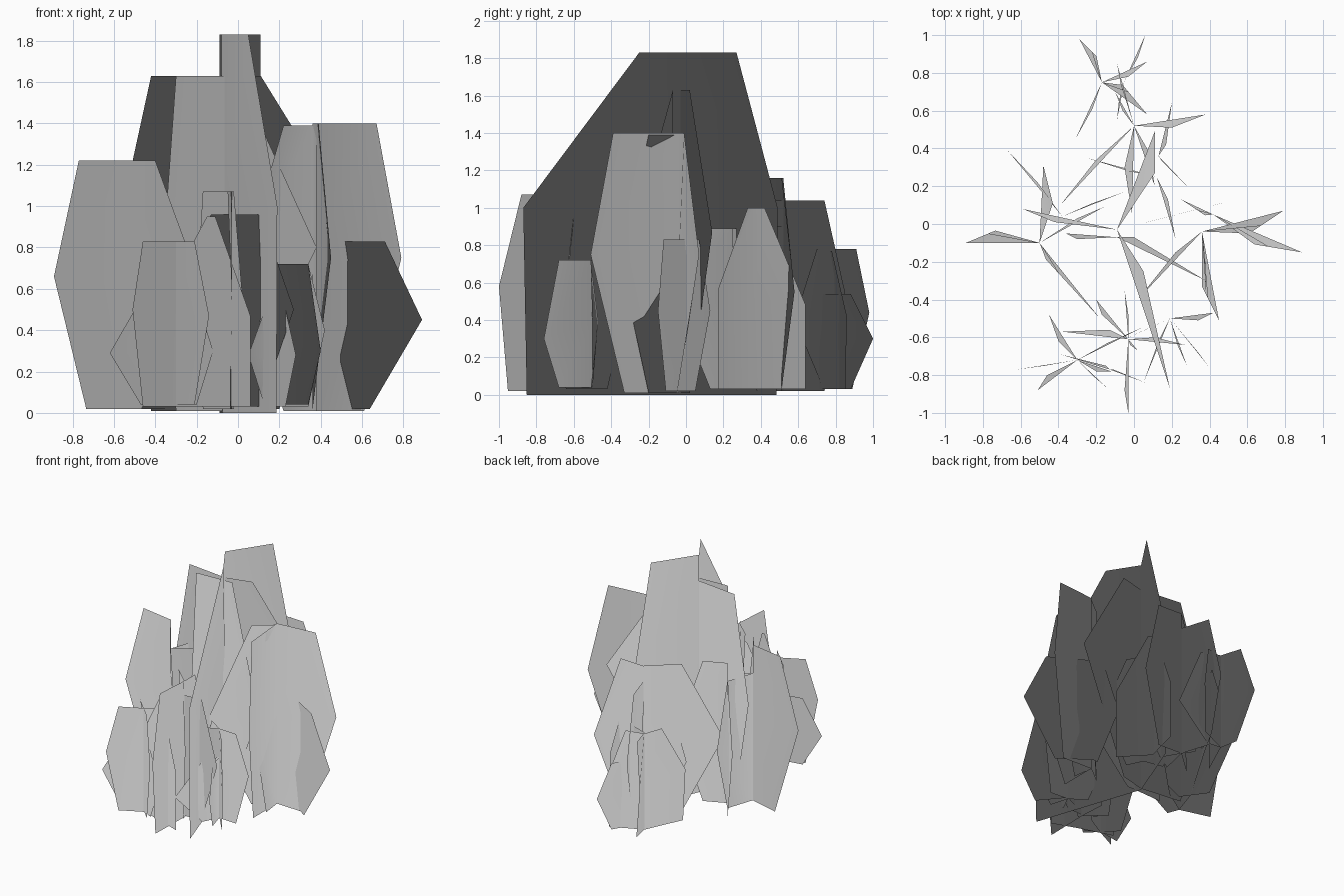
import bpy, bmesh
from mathutils import Vector

if "Cube" in bpy.data.objects:
    bpy.data.objects.remove(bpy.data.objects["Cube"])

# One plain grey for every leaf card
grey = bpy.data.materials.new("plain_grey")
grey.use_nodes = True
grey.diffuse_color = (0.6, 0.6, 0.6, 1)
grey.node_tree.nodes["Principled BSDF"].inputs["Base Color"].default_value = (0.6, 0.6, 0.6, 1)

UP = Vector((0, 0, 1))


def card(name, fold, z_bottom, z_top, arm_a, arm_b, low=0.0):
    """Upright card folded on a vertical line; arm = (corner x, y, tip x, y, tip z).
    The front side is on the right when walking from arm_a to arm_b.
    low moves the foot from below the corner (0) to below the tip (1)."""
    bm = bmesh.new()
    z_mid = (z_bottom + z_top) / 2
    spine = [bm.verts.new((*fold, z)) for z in (z_bottom, z_mid, z_top)]
    for arm, flip in ((arm_a, False), (arm_b, True)):
        corner, tip = Vector(arm[:2]), Vector(arm[2:4])
        foot = corner.lerp(tip, low)
        rim = [bm.verts.new((*foot, z_bottom)),
               bm.verts.new((*tip, arm[4])),
               bm.verts.new((*corner, z_top))]
        for i in range(2):
            loop = [rim[i], spine[i], spine[i + 1], rim[i + 1]]
            bm.faces.new(loop[::-1] if flip else loop)
    mesh = bpy.data.meshes.new(name)
    bm.to_mesh(mesh)
    bm.free()
    mesh.materials.append(grey)
    # Foliage shading: normals point up, leaning slightly to the card's front
    mesh.shade_smooth()
    mesh.normals_split_custom_set_from_vertices(
        [(UP + v.normal * 0.12).normalized() for v in mesh.vertices])
    obj = bpy.data.objects.new(name, mesh)
    bpy.context.collection.objects.link(obj)


# Tall middle clump
mid = (-0.09, -0.03)
card("middle_tall_card", mid, 0.0, 1.83,
     (0.11, 0.27, 0.11, 0.49, 1.00), (0.05, -0.25, 0.19, -0.87, 1.00), low=0.97)
card("middle_wide_card", mid, 0.01, 1.63,
     (0.11, 0.02, 0.58, 0.14, 0.87), (-0.42, 0.01, -0.59, 0.08, 0.85))
card("middle_slant_card", (-0.09, -0.07), 0.01, 1.63,
     (-0.30, -0.08, -0.36, -0.05, 0.80), (0.00, -0.07, 0.38, -0.30, 0.80))

# Clump on the -x side
side = (-0.50, -0.10)
card("right_front_card", side, 0.02, 1.22,
     (-0.77, -0.05, -0.89, -0.10, 0.66), (-0.40, -0.26, -0.18, -0.50, 0.62), low=-0.3)
card("right_back_card", (-0.38, 0.04), 0.02, 1.10,
     (-0.22, 0.11, -0.05, 0.17, 0.55), (-0.51, 0.22, -0.67, 0.39, 0.60))
card("right_cross_card", side, 0.02, 1.00,
     (-0.30, 0.03, -0.16, 0.09, 0.50), (-0.43, 0.11, -0.48, 0.31, 0.55))

# Clump on the +x side
side = (0.36, -0.04)
card("left_large_card", side, 0.01, 1.40,
     (0.39, -0.39, 0.45, -0.51, 0.75), (0.67, -0.01, 0.79, 0.07, 0.75), low=-0.5)
card("left_low_card", (0.42, 0.05), 0.02, 0.83,
     (0.71, -0.12, 0.89, -0.15, 0.45), (0.34, 0.07, 0.25, 0.13, 0.45), low=-0.4)
card("left_inner_card", side, 0.01, 1.39,
     (0.22, -0.15, 0.02, -0.40, 0.70), (0.38, -0.20, 0.38, -0.35, 0.70))

# Small clump behind the middle
card("rear_inner_card", (0.12, 0.25), 0.03, 0.89,
     (0.18, 0.13, 0.22, -0.08, 0.55), (-0.03, 0.28, -0.25, 0.35, 0.42))
card("rear_inner_pointed_card", (0.13, 0.36), 0.03, 1.00,
     (0.15, 0.33, 0.31, 0.17, 0.56), (0.17, 0.42, 0.20, 0.64, 0.48), low=1.0)

# Rear clump
knot = (0.00, 0.52)
card("rear_long_card", knot, 0.02, 1.16,
     (0.20, 0.51, 0.38, 0.58, 0.55), (-0.20, 0.34, -0.39, 0.10, 0.55))
card("rear_upright_card", knot, 0.02, 1.04,
     (-0.07, 0.74, -0.09, 0.85, 0.55), (-0.05, 0.30, -0.01, 0.05, 0.55))
card("rear_brace_card", knot, 0.02, 0.90,
     (-0.06, 0.60, -0.10, 0.70, 0.45), (0.08, 0.38, 0.11, 0.20, 0.45))

# Rearmost clump
knot = (-0.17, 0.75)
card("back_main_card", knot, 0.03, 0.78,
     (-0.22, 0.91, -0.29, 0.98, 0.44), (-0.03, 0.70, 0.07, 0.58, 0.40), low=-0.3)
card("back_cross_card", knot, 0.03, 0.77,
     (-0.03, 0.78, 0.07, 0.86, 0.42), (-0.22, 0.61, -0.31, 0.45, 0.42), low=0.9)
card("back_low_card", (-0.05, 0.76), 0.03, 0.54,
     (0.02, 0.88, 0.06, 1.00, 0.30), (-0.08, 0.65, -0.09, 0.55, 0.28))

# Front clump on the -x side
knot = (-0.30, -0.72)
card("front_main_card", knot, 0.04, 0.83,
     (-0.40, -0.62, -0.45, -0.48, 0.50), (-0.21, -0.81, -0.14, -0.87, 0.47))
card("front_wide_card", knot, 0.03, 0.83,
     (-0.46, -0.80, -0.51, -0.88, 0.50), (-0.14, -0.63, 0.04, -0.55, 0.45))
card("front_low_card", knot, 0.04, 0.55,
     (-0.47, -0.75, -0.62, -0.77, 0.29), (-0.20, -0.78, -0.12, -0.78, 0.30))
card("front_pointed_card", (-0.13, -0.77), 0.03, 0.95,
     (-0.15, -0.75, -0.39, -0.69, 0.50), (-0.11, -0.77, 0.06, -0.84, 0.47), low=1.0)

# Front middle clump
knot = (-0.03, -0.61)
card("front_tall_card", knot, 0.02, 1.07,
     (-0.05, -0.88, -0.03, -1.00, 0.58), (-0.03, -0.48, -0.05, -0.35, 0.58), low=0.6)
card("front_tall_side_card", knot, 0.02, 1.07,
     (-0.17, -0.48, -0.20, -0.40, 0.58), (-0.02, -0.64, 0.02, -0.67, 0.58))
card("front_cross_card", knot, 0.03, 0.96,
     (0.11, -0.60, 0.27, -0.64, 0.50), (-0.13, -0.56, -0.38, -0.57, 0.50))

# Front clump on the +x side
knot = (0.19, -0.50)
card("front_left_card", knot, 0.04, 0.72,
     (0.34, -0.68, 0.40, -0.76, 0.30), (0.06, -0.56, -0.03, -0.60, 0.38))
card("front_left_cross_card", knot, 0.03, 0.72,
     (0.07, -0.42, -0.05, -0.34, 0.40), (0.34, -0.51, 0.42, -0.47, 0.40))
card("front_left_low_card", knot, 0.03, 0.50,
     (0.13, -0.62, 0.05, -0.84, 0.28), (0.23, -0.64, 0.28, -0.75, 0.28))
